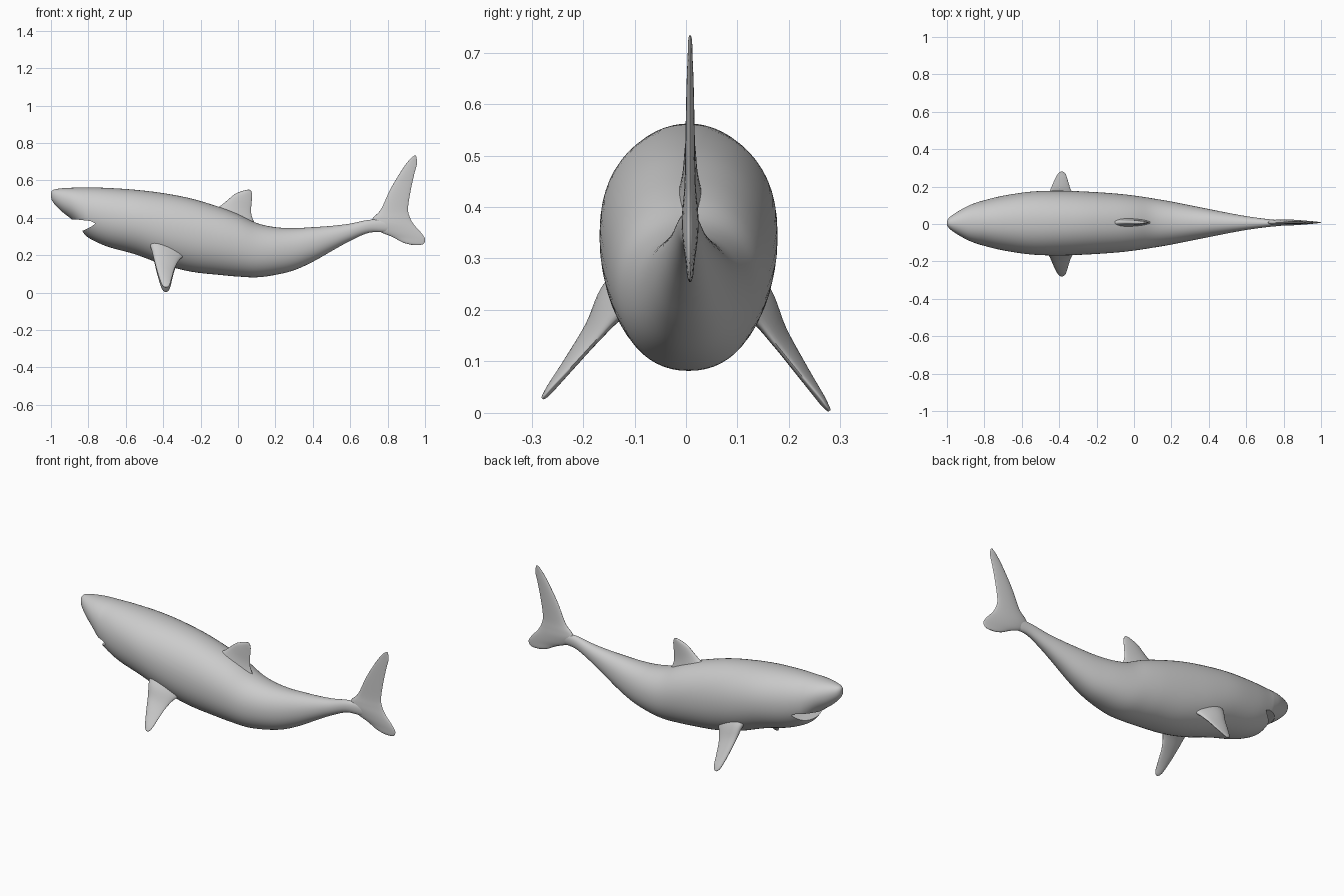
import bpy, bmesh, math
from mathutils import Vector

if "Cube" in bpy.data.objects:
    bpy.data.objects.remove(bpy.data.objects["Cube"])


def smooth_rows(rows, steps):
    """Catmull-Rom interpolation through rows of equal length."""
    out = []
    for i in range(len(rows) - 1):
        quad = zip(rows[max(i - 1, 0)], rows[i], rows[i + 1], rows[min(i + 2, len(rows) - 1)])
        quad = list(quad)
        for s in range(steps):
            t = s / steps
            out.append([0.5 * (2 * b + (c - a) * t + (2 * a - 5 * b + 4 * c - d) * t * t
                               + (3 * b - a - 3 * c + d) * t ** 3) for a, b, c, d in quad])
    out.append(list(rows[-1]))
    return out


def loft(name, rings):
    """Skin closed rings of points and cap both ends."""
    bm = bmesh.new()
    loops = [[bm.verts.new(p) for p in ring] for ring in rings]
    n = len(loops[0])
    for a, b in zip(loops, loops[1:]):
        for k in range(n):
            bm.faces.new((a[k], a[(k + 1) % n], b[(k + 1) % n], b[k]))
    bm.faces.new(loops[0][::-1])
    bm.faces.new(loops[-1])
    bmesh.ops.recalc_face_normals(bm, faces=bm.faces)
    mesh = bpy.data.meshes.new(name)
    bm.to_mesh(mesh)
    bm.free()
    obj = bpy.data.objects.new(name, mesh)
    bpy.context.collection.objects.link(obj)
    return obj


def shade(obj, angle=50):
    bpy.ops.object.select_all(action='DESELECT')
    obj.select_set(True)
    bpy.context.view_layer.objects.active = obj
    bpy.ops.object.shade_smooth_by_angle(angle=math.radians(angle))


def fin(name, rows, normal, steps=5, n=24):
    """Rows: leading edge xyz, trailing edge xyz, half thickness."""
    normal = Vector(normal).normalized()
    rings = []
    for r in smooth_rows(rows, steps):
        le, te, th = Vector(r[:3]), Vector(r[3:6]), max(r[6], 0.001)
        ring = []
        for k in range(n):
            a = 2 * math.pi * k / n
            u = (1 - math.cos(a)) / 2
            ring.append(le.lerp(te, u) + normal * th * math.sin(a) * (1.2 - 0.5 * u))
        rings.append(ring)
    obj = loft(name, rings)
    shade(obj, 60)
    return obj


# Body: x, top z, bottom z, half width
BODY = [
    (-1.0, .528, .516, .004), (-.996, .542, .497, .018), (-.98, .552, .472, .036),
    (-.94, .558, .432, .063), (-.885, .561, .388, .093), (-.835, .562, .332, .112),
    (-.80, .562, .294, .122), (-.70, .560, .247, .146), (-.55, .550, .205, .168),
    (-.40, .532, .150, .173), (-.25, .503, .112, .168), (-.10, .458, .095, .158),
    (0, .420, .086, .147), (.10, .372, .082, .132), (.20, .350, .095, .115),
    (.30, .345, .120, .095), (.40, .350, .165, .075), (.50, .357, .222, .055),
    (.60, .369, .277, .037), (.70, .389, .320, .023), (.80, .390, .325, .013),
    (.87, .365, .340, .004)]
N = 56


def body_ring(r):
    x, top, bot, w = r
    ring = []
    for k in range(N):
        c, s = math.cos(2 * math.pi * k / N), math.sin(2 * math.pi * k / N)
        y = math.copysign(abs(c) ** 0.93, c) * w
        z = (top + bot) / 2 + math.copysign(abs(s) ** 0.96, s) * (top - bot) / 2
        ring.append((x, y + 0.005, z))
    return ring


body = loft("body", [body_ring(r) for r in smooth_rows(BODY, 5)])

# Mouth: wedge cut between snout and lower jaw
wedge = [(-.93, .385), (-.87, .392), (-.79, .383), (-.762, .370),
         (-.785, .352), (-.83, .331), (-.93, .310)]
cutter = loft("mouth_cutter", [[(x, y, z) for x, z in wedge] for y in (-.3, .3)])
cutter.hide_render = True
mod = body.modifiers.new("mouth", 'BOOLEAN')
mod.operation = 'DIFFERENCE'
mod.solver = 'EXACT'
mod.object = cutter
bpy.context.view_layer.objects.active = body
bpy.ops.object.modifier_apply(modifier=mod.name)
bpy.data.objects.remove(cutter)
shade(body)

# Pectoral fins, with the left one lifted slightly
PECTORAL = [
    (-.49, .08, .30, -.24, .08, .22, .045), (-.466, .145, .238, -.303, .135, .182, .030),
    (-.448, .182, .165, -.335, .178, .130, .018), (-.431, .222, .095, -.350, .220, .078, .013),
    (-.413, .258, .035, -.362, .260, .030, .009), (-.402, .272, .013, -.370, .273, .012, .006),
    (-.390, .279, .004, -.380, .279, .004, .003)]
for name, side, lift in (("pectoral_fin_right", 1, 0), ("pectoral_fin_left", -1, .16)):
    rows = []
    for a, b, c, d, e, f, t in PECTORAL:
        up = lift * max(0, b - .13)
        rows.append((a, side * b, c + up, d, side * e, f + up, t))
    fin(name, rows, (0, side * .18, .14))


def upright(rows):
    """Fin rows in the middle plane: front x, z, rear x, z, half thickness."""
    return [(a, .008, b, c, .008, d, t) for a, b, c, d, t in rows]


# Dorsal fin
fin("dorsal_fin", upright([
    (-.17, .44, .12, .33, .032), (-.105, .458, .083, .385, .022), (-.065, .487, .070, .43, .015),
    (-.018, .526, .073, .485, .011), (.022, .543, .076, .52, .008),
    (.050, .550, .072, .540, .005), (.062, .550, .066, .548, .002)]), (0, 1, 0))

# Tail fin: lower lobe up to the upper tip
fin("tail_fin", upright([
    (.925, .256, .970, .254, .002), (.880, .269, .993, .262, .006), (.825, .298, 1.0, .288, .009),
    (.750, .330, .975, .325, .014), (.712, .368, .942, .362, .017), (.722, .400, .920, .400, .015),
    (.764, .445, .909, .450, .011), (.813, .550, .924, .550, .009), (.866, .640, .944, .640, .007),
    (.900, .690, .957, .688, .005), (.928, .722, .955, .720, .004), (.944, .733, .951, .732, .002)]),
    (0, 1, 0))
